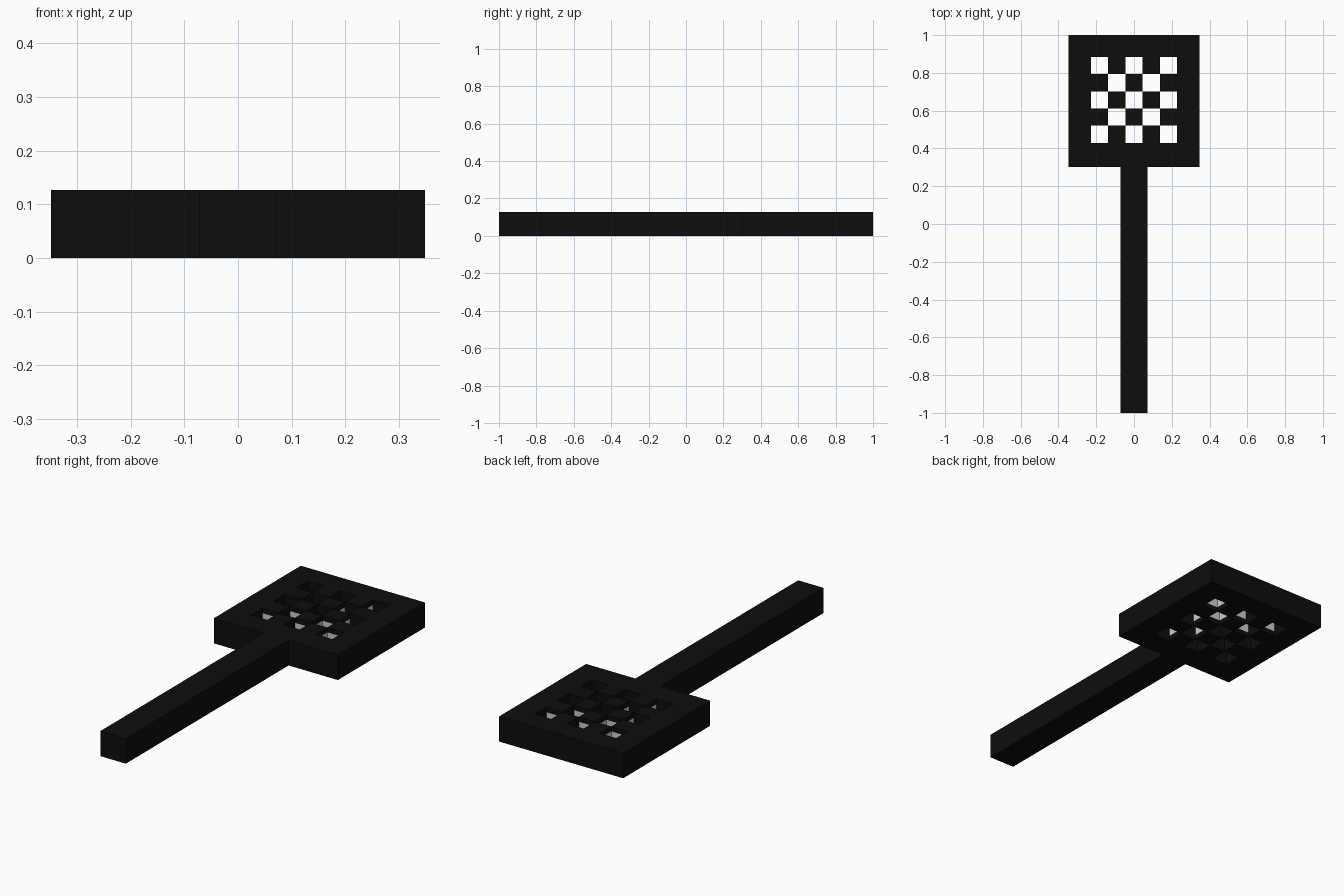
import bpy, bmesh

if "Cube" in bpy.data.objects:
    bpy.data.objects.remove(bpy.data.objects["Cube"])

HEIGHT = 0.127
RIM = 0.025          # dark lip above and below the pale slot lining
CELL = 0.091
CX, CY = 0.0, 0.657  # centre of the hole pattern


def material(name, v):
    m = bpy.data.materials.new(name)
    m.diffuse_color = (v, v, v, 1)
    m.use_nodes = True
    m.node_tree.nodes["Principled BSDF"].inputs["Base Color"].default_value = m.diffuse_color
    return m


black = material("black_plastic", 0.004)
pale = material("pale_lining", 0.55)


def finish(bm, name, mats):
    me = bpy.data.meshes.new(name)
    bm.to_mesh(me)
    bm.free()
    for m in mats:
        me.materials.append(m)
    ob = bpy.data.objects.new(name, me)
    bpy.context.collection.objects.link(ob)
    return ob


# Blade: a 7 x 7 cell layout, outer ring is the frame, checkered holes inside
steps = [(k - 2.5) * CELL for k in range(6)]
xs = [-0.348] + [CX + s for s in steps] + [0.348]
ys = [0.303] + [CY + s for s in steps] + [1.0]


def solid(i, j):
    if not (0 <= i < 7 and 0 <= j < 7):
        return False
    inside = 1 <= i <= 5 and 1 <= j <= 5
    return not (inside and (i + j) % 2 == 0)


bm = bmesh.new()


def quad(pts, mat=0):
    bm.faces.new([bm.verts.new(p) for p in pts]).material_index = mat


def wall(a, b, lined):
    levels = [0, RIM, HEIGHT - RIM, HEIGHT] if lined else [0, HEIGHT]
    for k, (z0, z1) in enumerate(zip(levels, levels[1:])):
        quad([(*a, z0), (*b, z0), (*b, z1), (*a, z1)], 1 if lined and k == 1 else 0)


for i in range(7):
    for j in range(7):
        if not solid(i, j):
            continue
        x0, x1, y0, y1 = xs[i], xs[i + 1], ys[j], ys[j + 1]
        ring = [(x0, y0), (x1, y0), (x1, y1), (x0, y1)]
        quad([(*p, HEIGHT) for p in ring])
        quad([(*p, 0) for p in reversed(ring)])
        # side walls wherever the neighbouring cell is open
        for k, (di, dj) in enumerate([(0, -1), (1, 0), (0, 1), (-1, 0)]):
            ni, nj = i + di, j + dj
            if solid(ni, nj):
                continue
            in_hole = 0 <= ni < 7 and 0 <= nj < 7
            outward = (ni - 3) * di + (nj - 3) * dj > 0
            wall(ring[k], ring[(k + 1) % 4], in_hole and outward)

bmesh.ops.remove_doubles(bm, verts=bm.verts, dist=1e-5)
finish(bm, "blade", [black, pale])

# Handle: one long square bar
bm = bmesh.new()
bmesh.ops.create_cube(bm, size=1)
for v in bm.verts:
    v.co.x *= 0.143
    v.co.y = -1.0 if v.co.y < 0 else 0.303
    v.co.z = HEIGHT if v.co.z > 0 else 0
finish(bm, "handle", [black])
